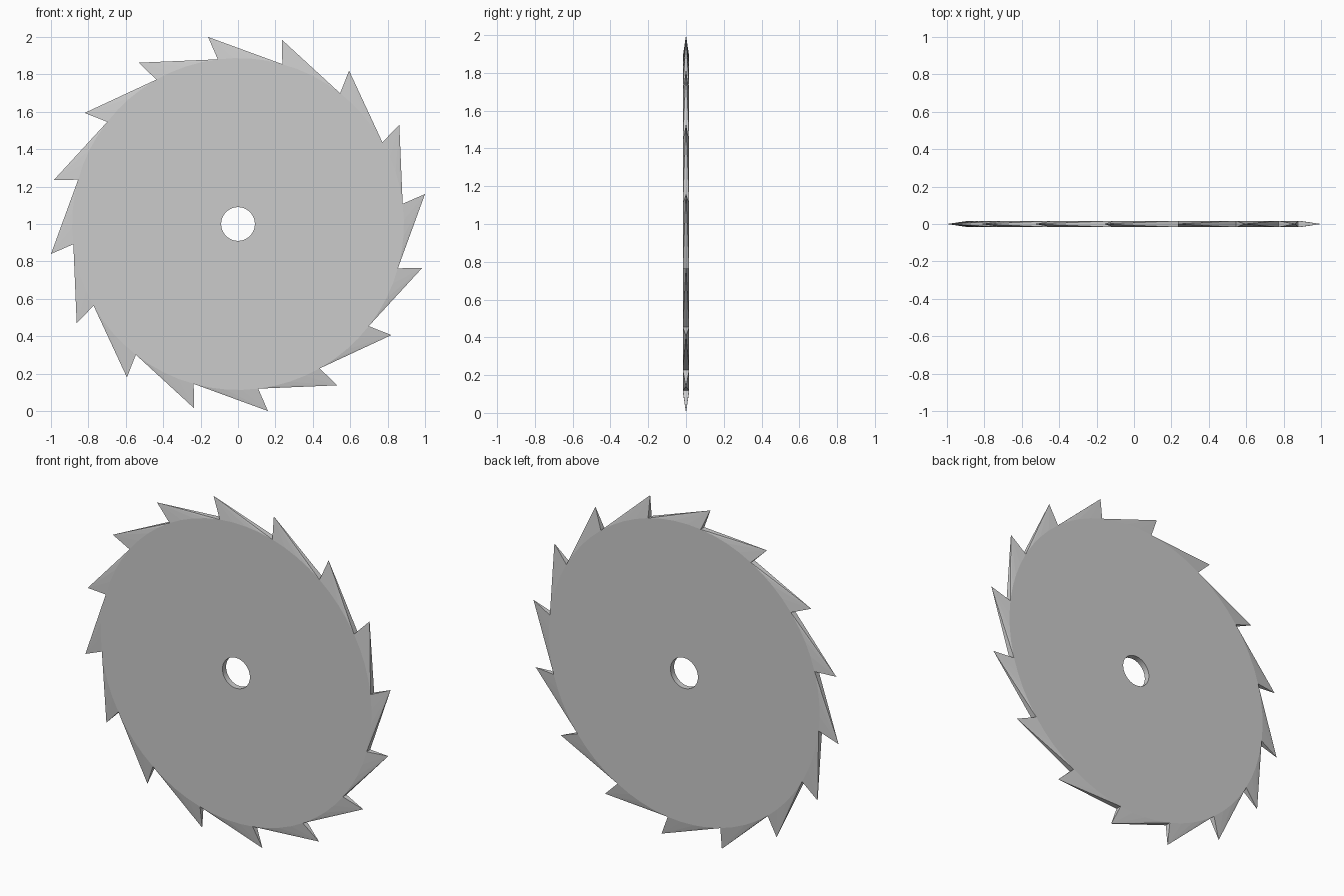
import bpy, bmesh
from math import sin, cos, radians, tau

if "Cube" in bpy.data.objects:
    bpy.data.objects.remove(bpy.data.objects["Cube"])

TEETH, SUB = 16, 4            # teeth, arc steps under each tooth
N = TEETH * SUB
R_TIP, R_ROOT, R_HOLE = 1.0127, 0.887, 0.09
HALF = 0.017                  # half thickness of the plate
TIP_ANGLE, ROOT_ANGLE = radians(99.1), radians(97.0)

bm = bmesh.new()


def vert(radius, angle, y):
    return bm.verts.new((radius * cos(angle), y, 1 + radius * sin(angle)))


def ring(radius, y):
    return [vert(radius, ROOT_ANGLE - tau * i / N, y) for i in range(N)]


# Flat plate with a round arbor hole
front, back = ring(R_ROOT, -HALF), ring(R_ROOT, HALF)
hole_f, hole_b = ring(R_HOLE, -HALF), ring(R_HOLE, HALF)
for i in range(N):
    j = (i + 1) % N
    bm.faces.new((front[i], front[j], hole_f[j], hole_f[i]))
    bm.faces.new((back[j], back[i], hole_b[i], hole_b[j]))
    bm.faces.new((hole_f[i], hole_f[j], hole_b[j], hole_b[i]))

# Raked teeth tapering to a point in the middle plane
for t in range(TEETH):
    tip = vert(R_TIP, TIP_ANGLE - tau * t / TEETH, 0)
    a, b = t * SUB, (t + 1) * SUB % N
    for i in range(a, a + SUB):
        j = (i + 1) % N
        bm.faces.new((tip, front[j], front[i]))
        bm.faces.new((tip, back[i], back[j]))
    bm.faces.new((tip, front[a], back[a]))     # steep cutting face
    bm.faces.new((tip, back[b], front[b]))     # long back of the tooth

bmesh.ops.recalc_face_normals(bm, faces=bm.faces[:])
mesh = bpy.data.meshes.new("saw_blade")
bm.to_mesh(mesh)
bm.free()
blade = bpy.data.objects.new("saw_blade", mesh)
bpy.context.collection.objects.link(blade)
